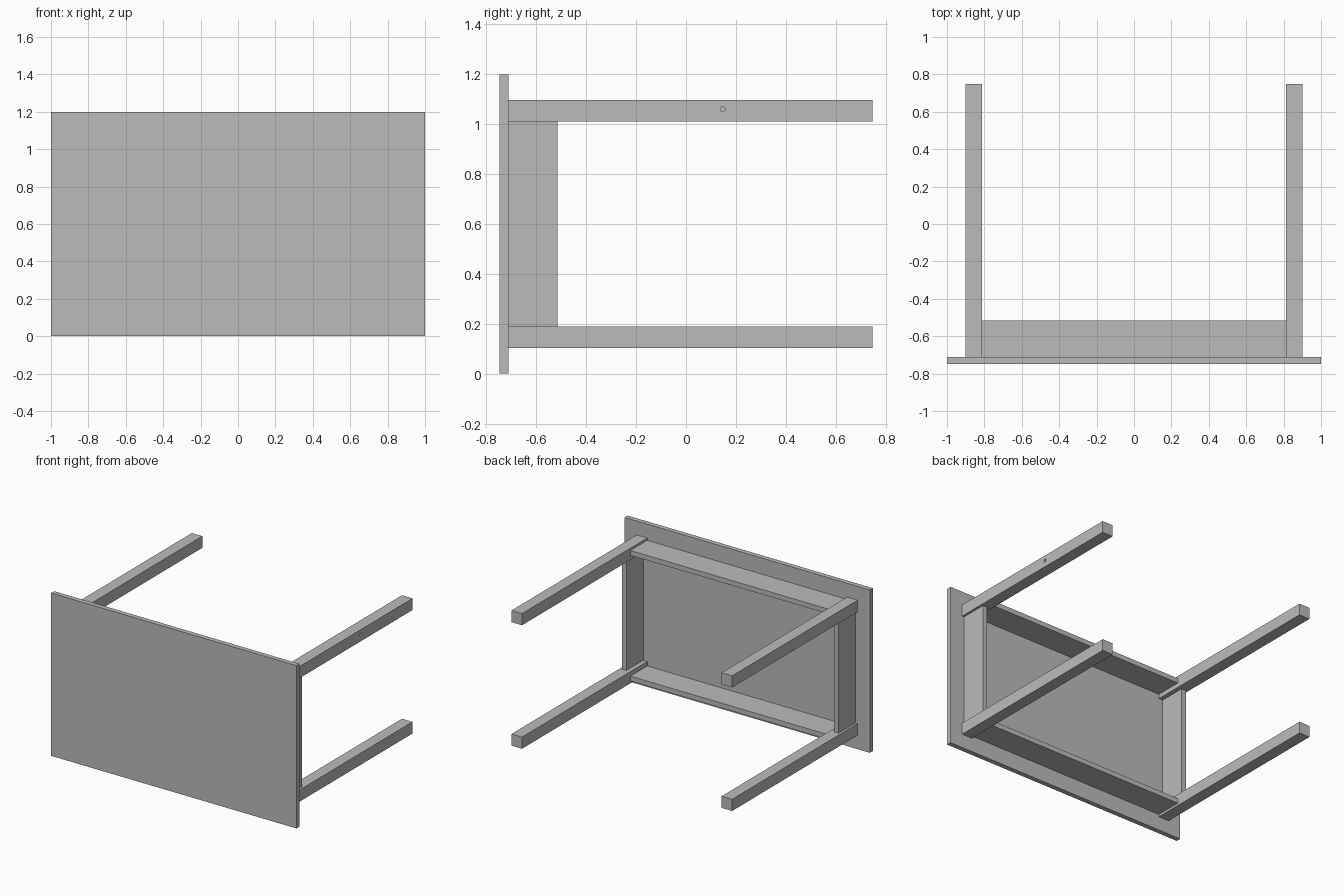
import bpy
import math

cube = bpy.data.objects.get("Cube")
if cube:
    bpy.data.objects.remove(cube, do_unlink=True)

# One flat grey for the whole table
grey = bpy.data.materials.new("plain grey")
grey.use_nodes = True
COLOUR = (0.5, 0.5, 0.5, 1)
grey.diffuse_color = COLOUR
grey.node_tree.nodes["Principled BSDF"].inputs["Base Color"].default_value = COLOUR


def box(name, x, y, z):
    """Box between the given (low, high) limits on each axis."""
    limits = (x, y, z)
    bpy.ops.mesh.primitive_cube_add(size=1, location=[(a + b) / 2 for a, b in limits])
    obj = bpy.context.object
    obj.name = name
    obj.scale = [b - a for a, b in limits]
    bpy.ops.object.transform_apply(location=False, rotation=False, scale=True)
    obj.data.materials.append(grey)
    return obj


FRONT, BACK = -0.7475, 0.7475
TOP_BACK = -0.712       # rear of the table top, where the frame begins
APRON_BACK = -0.515
MID_Z = 0.6
LEG_X, LEG_Z = 0.9, 0.498   # outer faces of the legs from the centre
LEG = 0.086
RECESS, BOARD = 0.017, 0.036


def span(side, outer, thickness, centre=0):
    """Limits of a part whose outer face lies on one side of the centre."""
    return sorted((centre + side * outer, centre + side * (outer - thickness)))


# Table top, standing on its long edge
box("table_top", (-1, 1), (FRONT, TOP_BACK), (0, 1.2))

# Four legs
legs = {}
for sx, xname in ((1, "left"), (-1, "right")):
    for sz, zname in ((1, "upper"), (-1, "lower")):
        legs[sx, sz] = box(f"{zname}_{xname}_leg", span(sx, LEG_X, LEG),
                           (TOP_BACK, BACK), span(sz, LEG_Z, LEG, MID_Z))

# Apron boards between the legs, set slightly back from their outer faces
inner_x, inner_z = LEG_X - LEG, LEG_Z - LEG
apron_y = (TOP_BACK, APRON_BACK)
for side, xname, zname in ((1, "left", "upper"), (-1, "right", "lower")):
    box(f"{zname}_long_apron", (-inner_x, inner_x), apron_y,
        span(side, LEG_Z - RECESS, BOARD, MID_Z))
    box(f"{xname}_short_apron", span(side, LEG_X - RECESS, BOARD), apron_y,
        (MID_Z - inner_z, MID_Z + inner_z))

# Small blind hole drilled in the outer face of one leg
bpy.ops.mesh.primitive_cylinder_add(vertices=12, radius=0.01, depth=0.08,
                                    location=(LEG_X, 0.147, 1.06),
                                    rotation=(0, math.pi / 2, 0))
drill = bpy.context.object
drill.name = "hole_cutter"
drill.hide_render = True
drill.data.materials.append(grey)

leg = legs[1, 1]
bpy.ops.object.select_all(action="DESELECT")
leg.select_set(True)
bpy.context.view_layer.objects.active = leg
cut = leg.modifiers.new("peg hole", "BOOLEAN")
cut.operation = "DIFFERENCE"
cut.solver = "EXACT"
cut.object = drill
bpy.ops.object.modifier_apply(modifier=cut.name)
bpy.data.objects.remove(drill, do_unlink=True)
